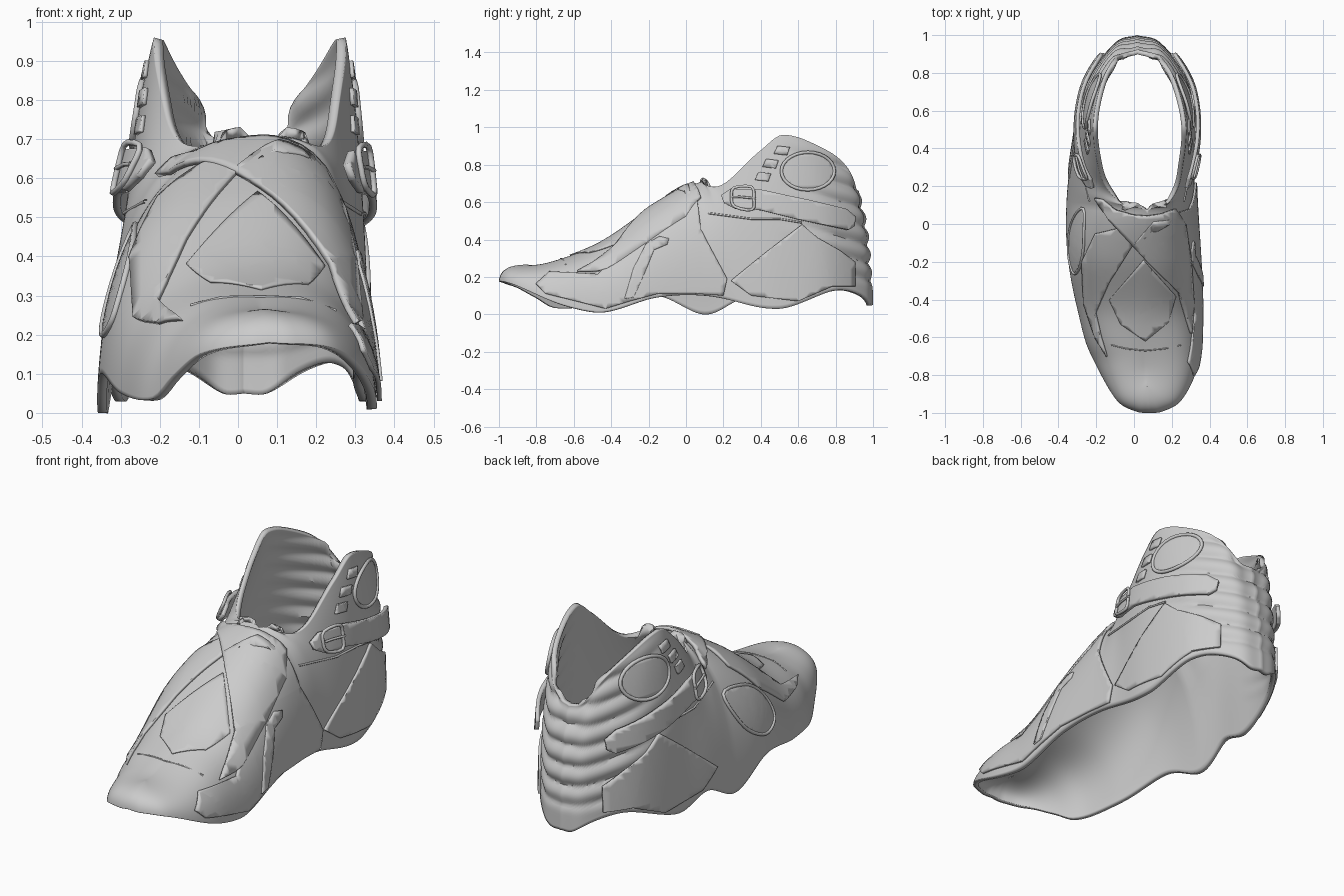
import bpy, bmesh, math
from mathutils import Vector
from mathutils.bvhtree import BVHTree

if "Cube" in bpy.data.objects:
    bpy.data.objects.remove(bpy.data.objects["Cube"])


def profile(*keys):
    """Smooth curve through (station, value) keys; station 0 is the toe, 19 the heel."""
    def slope(i):
        a, b = keys[max(i - 1, 0)], keys[min(i + 1, len(keys) - 1)]
        return (b[1] - a[1]) / (b[0] - a[0])

    def value(t):
        i = max(k for k in range(len(keys) - 1) if keys[k][0] <= t)
        (t0, a), (t1, b) = keys[i], keys[i + 1]
        h = t1 - t0
        f = (t - t0) / h
        return (a * (1 + 2 * f) * (1 - f) ** 2 + b * f * f * (3 - 2 * f)
                + h * f * (1 - f) * ((1 - f) * slope(i) - f * slope(i + 1)))
    return value


# footprint outline
base_y = profile((0, -1), (.6, -.995), (2, -.925), (4, -.66), (5, -.45), (9, .1), (13, .5), (15, .76), (17, .96), (19, 1))
left_x = profile((0, .08), (1, -.02), (3, -.17), (5, -.3), (8, -.36), (13, -.31), (15, -.25), (17, -.1), (19, .015))
right_x = profile((0, .08), (1, .18), (3, .32), (4.5, .355), (10, .32), (13, .335), (15, .29), (17, .14), (19, .015))
# wavy lower edge
left_z = profile((0, .18), (2, .15), (3, .09), (3.7, .035), (5, .05), (7, .1), (9, 0), (11, .08), (13, .03), (15.5, .13), (18, .05), (19, .05))
right_z = profile((0, .18), (2, .16), (4, .05), (5, .01), (7, .09), (9, .1), (13, .03), (15.5, .13), (18, .05), (19, .05))
# instep ridge, splitting into the collar after station 9
top_y = profile((0, -.86), (2, -.8), (4, -.64), (7, -.17), (9, .07), (10, .1), (12, .29), (15, .64), (17, .87), (19, .925))
top_z = profile((0, .265), (3, .275), (5, .365), (7, .575), (9, .705), (11, .69), (13, .88), (14, .96), (16, .87), (18, .68), (19, .66))
ridge_x = profile((0, .07), (5, .05), (9, .07))
collar_left = profile((9, .07), (10, -.05), (11, -.14), (12, -.185), (14, -.215), (16, -.165), (19, .02))
collar_right = profile((9, .07), (10, .17), (11, .23), (12, .255), (14, .275), (16, .215), (19, .02))
bulge = profile((0, 1), (8, 1), (14, .72), (19, .7))


def surface(t, side, v, ribs=0):
    x, z, top = (left_x, left_z, collar_left) if side < 0 else (right_x, right_z, collar_right)
    a = Vector((x(t), base_y(t), z(t)))
    b = Vector(((top if t > 9 else ridge_x)(t), top_y(t), top_z(t)))
    c = a.lerp(b, .06)
    c.z = a.z + (b.z - a.z) * bulge(t)
    p = a * (1 - v) ** 2 + c * 2 * v * (1 - v) + b * v * v
    # rounded ribs around the heel
    w = max(0, min(1, (p.y - .5) / .35)) * max(0, min(1, (p.z - .12) / .1)) * max(0, min(1, (1 - v) / .06))
    out = Vector((p.x - .03, p.y - .5, 0))
    if w > 0 and out.length > 0:
        p -= out.normalized() * w * ribs * (1 - abs(math.sin(math.pi * (p.z + .3 * p.y) / .095)))
    return p


def finish(name, bm, thickness, angle=35):
    me = bpy.data.meshes.new(name)
    bm.to_mesh(me)
    bm.free()
    ob = bpy.data.objects.new(name, me)
    bpy.context.collection.objects.link(ob)
    m = ob.modifiers.new("thickness", 'SOLIDIFY')
    m.thickness, m.offset = thickness, -1
    bpy.ops.object.select_all(action='DESELECT')
    ob.select_set(True)
    bpy.context.view_layer.objects.active = ob
    bpy.ops.object.shade_smooth_by_angle(angle=math.radians(angle))


def shell(ribs):
    """Right half and left half swept around the foot."""
    bm = bmesh.new()
    nt, nv = 114, 64
    cols = [(i * 19 / nt, 1) for i in range(nt + 1)] + [(i * 19 / nt, -1) for i in range(nt - 1, -1, -1)]
    grid = [[bm.verts.new(surface(t, s, j / nv, ribs)) for j in range(nv + 1)] for t, s in cols]
    for g, h in zip(grid, grid[1:]):
        for j in range(nv):
            bm.faces.new((g[j], h[j], h[j + 1], g[j + 1]))
    bmesh.ops.remove_doubles(bm, verts=bm.verts, dist=.0005)
    bm.normal_update()
    return bm


smooth_shell = shell(0)
TREE = BVHTree.FromBMesh(smooth_shell)
smooth_shell.free()
finish("shoe_shell", shell(.02), .025, 45)


def project(view, a, b, off):
    """Drop a 2D point from the left, right or top view onto the shell."""
    if view == 'T':
        o, d, near = Vector((a, b, 2)), Vector((0, 0, -1)), Vector((a, b, .4))
    else:
        s = 1 if view == 'R' else -1
        o, d, near = Vector((s * 2, a, b)), Vector((-s, 0, 0)), Vector((s * .28, a, b))
    p, n, _, _ = TREE.ray_cast(o, d)
    if p is None or (view != 'T' and .1 < a < .9 and p.x * d.x > -.02):
        p, n, _, _ = TREE.find_nearest(near)
    if n.dot(d) > 0:
        n = -n
    return p + n * off


def rounded(pts, steps=5):
    loop = profile(*[(i - 2, Vector(pts[(i - 2) % len(pts)])) for i in range(len(pts) + 5)])
    return [tuple(loop(i / steps)) for i in range(len(pts) * steps)]


def panel(name, view, pts, off=.012, th=.012):
    """Flat outline, cut into a grid, laid on the shell and thickened."""
    bm = bmesh.new()
    bm.faces.new([bm.verts.new((a, b, 0)) for a, b in pts])
    bmesh.ops.triangulate(bm, faces=bm.faces[:])
    for no in (Vector((1, 0, 0)), Vector((0, 1, 0))):
        for k in range(-33, 34):
            bmesh.ops.bisect_plane(bm, geom=bm.verts[:] + bm.edges[:] + bm.faces[:],
                                   plane_co=no * (k * .03 + .0013), plane_no=no, dist=1e-5)
    for v in bm.verts:
        v.co = project(view, v.co.x, v.co.y, off)
    bmesh.ops.remove_doubles(bm, verts=bm.verts, dist=.0005)
    out = {'T': Vector((0, 0, 1)), 'R': Vector((1, 0, 0)), 'L': Vector((-1, 0, 0))}[view]
    bm.normal_update()
    if sum(f.normal.dot(out) * f.calc_area() for f in bm.faces) < 0:
        bmesh.ops.reverse_faces(bm, faces=bm.faces[:])
    finish(name, bm, th)


def rim(name, view, pts, off=.008, r=.008, closed=True):
    cu = bpy.data.curves.new(name, 'CURVE')
    cu.dimensions, cu.bevel_depth, cu.bevel_resolution = '3D', r, 2
    sp = cu.splines.new('POLY')
    sp.points.add(len(pts) - 1)
    for q, (a, b) in zip(sp.points, pts):
        q.co = (*project(view, a, b, off), 1)
    sp.use_cyclic_u = closed
    bpy.context.collection.objects.link(bpy.data.objects.new(name, cu))


# crossing straps and tongue on the top
panel("tongue_panel", 'T', [(.05, -.19), (.22, -.38), (.18, -.52), (.06, -.62), (-.07, -.53), (-.13, -.4)], .006, .006)
panel("under_strap", 'T', [(.22, .03), (.1, .02), (0, -.1), (-.13, -.31), (-.2, -.47), (-.17, -.6), (-.14, -.7),
                           (-.2, -.6), (-.26, -.42), (-.27, -.2), (-.2, -.05), (.05, .01)])
panel("over_strap", 'T', [(-.2, .14), (-.16, .13), (-.09, .075), (.0, .05), (.07, .045), (.14, .055), (.21, .08), (.26, 0),
                          (.29, -.2), (.305, -.42), (.295, -.58), (.27, -.5), (.23, -.36), (.05, -.17), (-.13, .03)], .018, .016)
rim("toe_cap_seam", 'T', [(-.12, -.64), (-.04, -.66), (.06, -.67), (.16, -.66), (.25, -.64)], .001, .004, False)

# outer side overlay with slot, inner side window
panel("outer_quarter", 'R', [(.06, .62), (.08, .45), (.22, .19), (.2, .1), (.05, .11), (-.15, .11), (-.3, .07),
                             (-.43, .03), (-.55, .06), (-.75, .11), (-.8, .16), (-.73, .22), (-.47, .21),
                             (-.34, .33), (-.2, .44), (0, .57)], .015, .012)
panel("outer_slot", 'R', [(-.33, .08), (-.28, .24), (-.21, .37), (-.14, .41), (-.09, .4), (-.1, .37),
                          (-.17, .34), (-.22, .22), (-.28, .09)], .022, .01)
window = rounded([(.08, .47), (-.1, .45), (-.22, .36), (-.26, .24), (-.15, .2), (0, .29)])
rim("inner_window_rim", 'L', window, .004, .008)
panel("inner_window", 'L', window, .004, .004)

for view, side in (('R', "outer"), ('L', "inner")):
    # heel counter and seam
    panel(side + "_heel_counter", view, [(.24, .18), (.45, .35), (.62, .48), (.7, .41), (.82, .34), (.9, .28),
                                         (.9, .15), (.78, .15), (.6, .07), (.35, .1)], .01)
    rim(side + "_quarter_seam", view, [(.12, .54), (.35, .51), (.5, .51), (.62, .49)], .003, .005, False)
    # ankle disc with rim
    oval = [(.65 + .14 * math.cos(i * math.tau / 28), .765 + .1 * math.sin(i * math.tau / 28)) for i in range(28)]
    rim(side + "_ankle_rim", view, oval, .006, .009)
    panel(side + "_ankle_disc", view, oval, .006, .006)
    # padded tabs on the collar front edge
    for i, (y, z) in enumerate([(.37, .74), (.41, .81), (.47, .88)]):
        panel(f"{side}_collar_tab_{i + 1}", view,
              [(y, z - .022), (y + .07, z - .03), (y + .085, z + .012), (y + .02, z + .02)], .01, .01)
    # ankle strap with buckle
    panel(side + "_ankle_strap", view, [(.2, .63), (.25, .665), (.4, .665), (.65, .61), (.84, .56), (.885, .52),
                                        (.88, .47), (.85, .45), (.6, .505), (.4, .555), (.27, .56), (.21, .59)], .036, .02)
    rim(side + "_buckle", view, rounded([(.27, .57), (.36, .555), (.37, .615), (.36, .675), (.27, .67), (.255, .62)], 3), .042, .008)
    rim(side + "_buckle_prong", view, [(.26, .62), (.3, .622), (.38, .615)], .045, .006, False)
